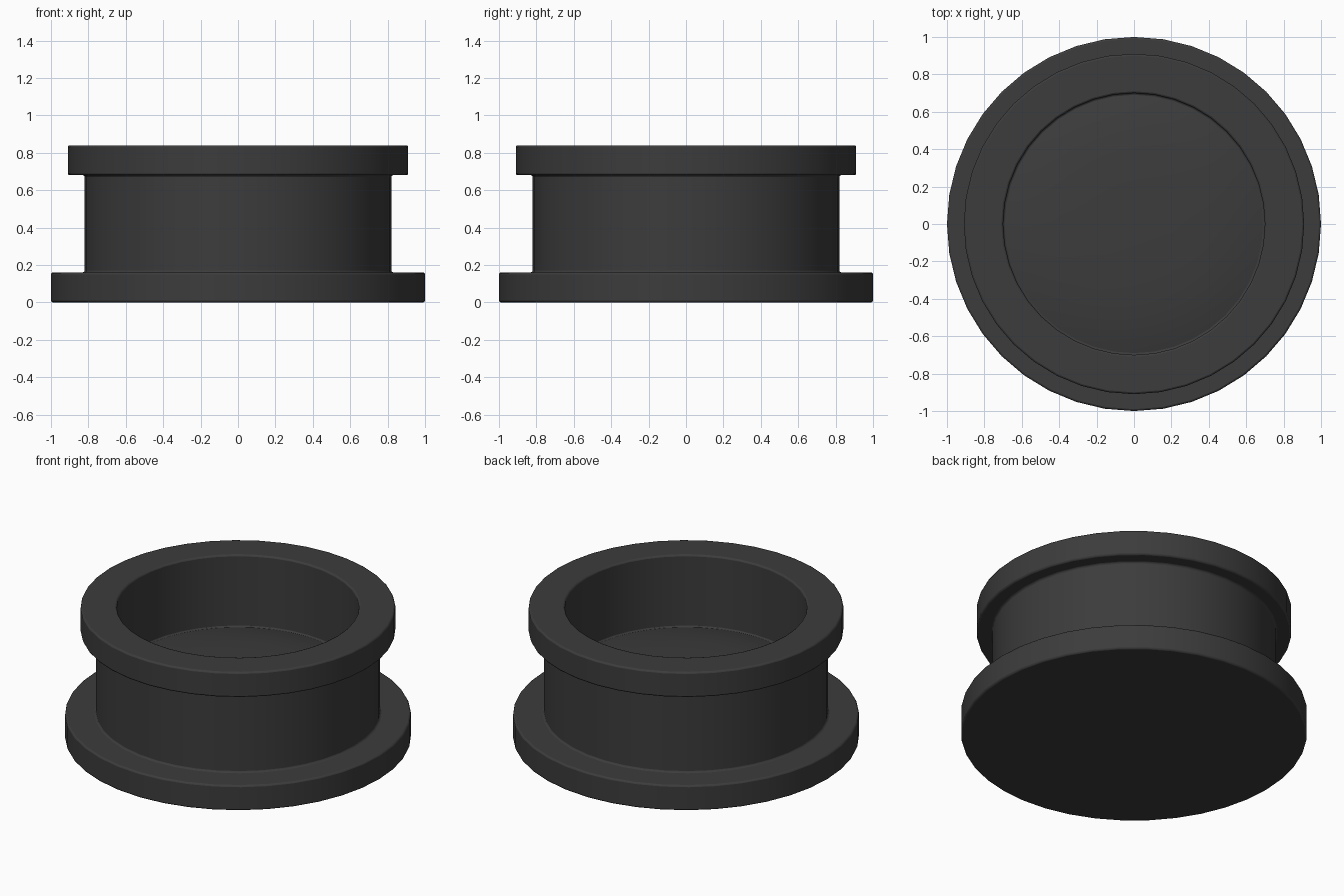
import bpy, bmesh, math

if "Cube" in bpy.data.objects:
    bpy.data.objects.remove(bpy.data.objects["Cube"])

SIDES = 40

def lathe(name, profile):
    """Revolve an (r, z) profile around z; both ends lie on the axis."""
    bm = bmesh.new()
    rings = []
    for r, z in profile:
        if r == 0:
            rings.append([bm.verts.new((0, 0, z))] * SIDES)
        else:
            rings.append([bm.verts.new((r * math.cos(2 * math.pi * i / SIDES),
                                        r * math.sin(2 * math.pi * i / SIDES), z))
                          for i in range(SIDES)])
    for a, b in zip(rings, rings[1:]):
        for i in range(SIDES):
            j = (i + 1) % SIDES
            bm.faces.new(list(dict.fromkeys((a[i], a[j], b[j], b[i]))))
    bmesh.ops.recalc_face_normals(bm, faces=bm.faces)
    mesh = bpy.data.meshes.new(name)
    bm.to_mesh(mesh)
    bm.free()
    obj = bpy.data.objects.new(name, mesh)
    bpy.context.collection.objects.link(obj)
    return obj

# Flanged body: wide base, grooved waist, upper rim, well with a softly domed floor
profile = [(0, 0), (1, 0), (1, 0.16), (0.82, 0.16), (0.82, 0.68),
           (0.91, 0.68), (0.91, 0.84), (0.70, 0.84), (0.70, 0.38),
           (0.62, 0.40), (0.52, 0.417), (0.40, 0.43), (0.22, 0.437), (0, 0.44)]
body = lathe("flanged_cup", profile)

# Small rounded edges on the sharp corners
bevel = body.modifiers.new("edge_round", 'BEVEL')
bevel.width = 0.01
bevel.segments = 2
bevel.limit_method = 'ANGLE'
bevel.angle_limit = math.radians(50)

# Dark plastic
mat = bpy.data.materials.new("dark_plastic")
mat.diffuse_color = (0.045, 0.045, 0.045, 1)
mat.use_nodes = True
mat.node_tree.nodes["Principled BSDF"].inputs["Base Color"].default_value = mat.diffuse_color
body.data.materials.append(mat)

bpy.context.view_layer.objects.active = body
body.select_set(True)
bpy.ops.object.shade_smooth_by_angle(angle=math.radians(35))
